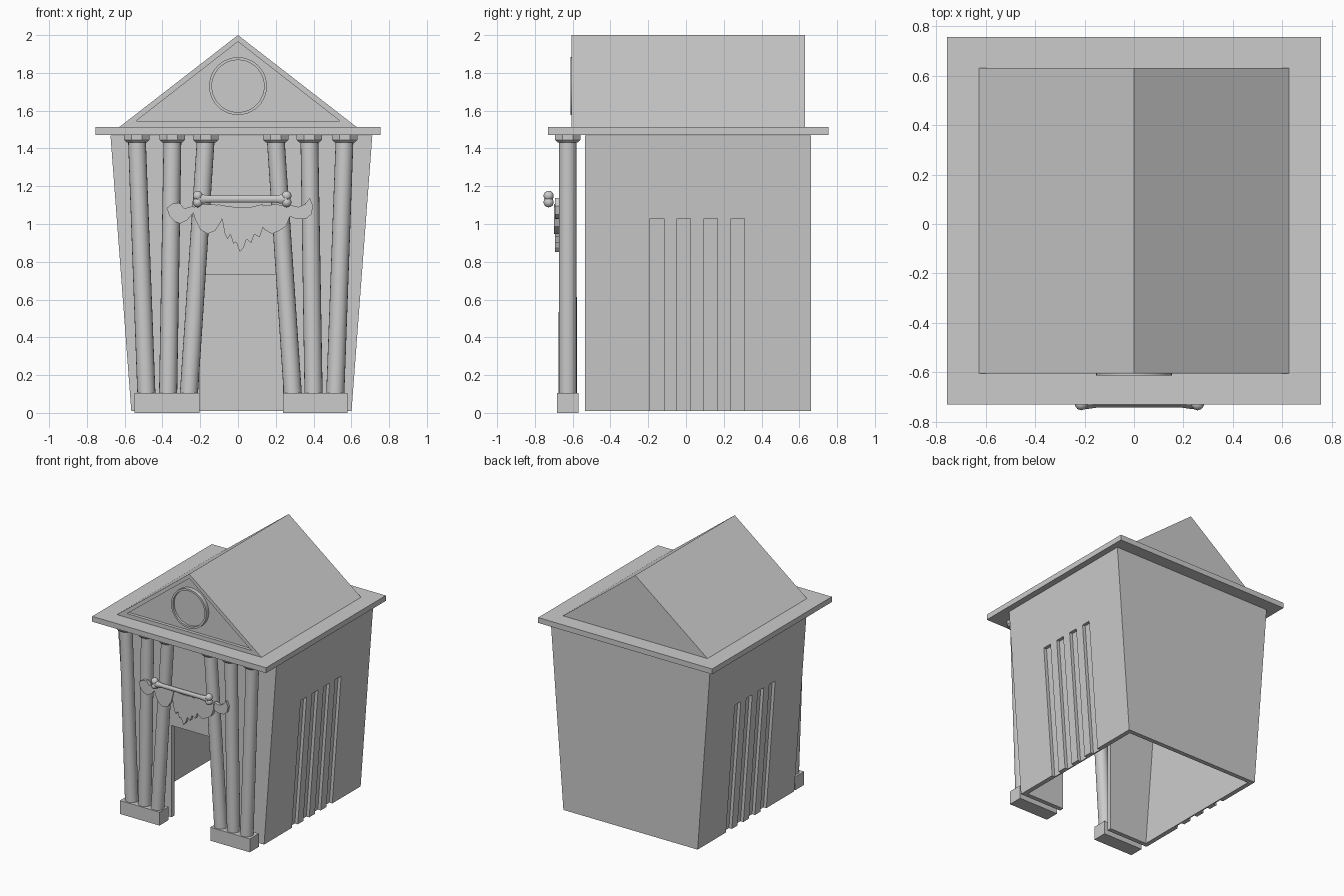
import bpy, bmesh
from math import cos, sin, pi
from mathutils import Vector

if "Cube" in bpy.data.objects:
    bpy.data.objects.remove(bpy.data.objects["Cube"])


def finish(bm, name, smooth=False):
    bmesh.ops.recalc_face_normals(bm, faces=bm.faces[:])
    mesh = bpy.data.meshes.new(name)
    bm.to_mesh(mesh)
    bm.free()
    ob = bpy.data.objects.new(name, mesh)
    bpy.context.collection.objects.link(ob)
    if smooth:
        bpy.ops.object.select_all(action='DESELECT')
        ob.select_set(True)
        bpy.context.view_layer.objects.active = ob
        bpy.ops.object.shade_smooth_by_angle(angle=0.7)
    return ob


def loft(name, rings, smooth=False):
    """Closed solid skinned through equal-sized point rings."""
    bm = bmesh.new()
    vs = [[bm.verts.new(p) for p in r] for r in rings]
    n = len(vs[0])
    for a, b in zip(vs, vs[1:]):
        for i in range(n):
            j = (i + 1) % n
            bm.faces.new((a[i], a[j], b[j], b[i]))
    bm.faces.new(vs[0][::-1])
    bm.faces.new(vs[-1])
    return finish(bm, name, smooth)


def rect(x0, x1, y0, y1, z):
    return [(x0, y0, z), (x1, y0, z), (x1, y1, z), (x0, y1, z)]


def box(name, x0, x1, y0, y1, z0, z1):
    return loft(name, [rect(x0, x1, y0, y1, z0), rect(x0, x1, y0, y1, z1)])


def plate(name, pts, y0, y1, smooth=False):
    """Extrude an x-z outline along y."""
    return loft(name, [[(x, y, z) for x, z in pts] for y in (y0, y1)], smooth)


def disc(cx, cy, z, r, n, turn=0.0):
    return [(cx + r * cos(2 * pi * i / n + turn), cy + r * sin(2 * pi * i / n + turn), z)
            for i in range(n)]


def circle(cx, cz, r, n):
    return [(cx + r * cos(2 * pi * i / n), cz + r * sin(2 * pi * i / n)) for i in range(n)]


def cut(ob, cutter):
    cutter.hide_render = True
    m = ob.modifiers.new("cut", 'BOOLEAN')
    m.operation, m.solver, m.object = 'DIFFERENCE', 'EXACT', cutter
    bpy.context.view_layer.objects.active = ob
    bpy.ops.object.modifier_apply(modifier=m.name)
    bpy.data.objects.remove(cutter)


# Flared hollow body, open underneath
CX, Z0, Z1 = 0.018, 0.01, 1.468
Y0, Y1, WALL = -0.535, 0.663, 0.035


def half(z):
    return 0.583 + (z - Z0) * 0.11 / (Z1 - Z0)


def body_rect(z, inset=0.0):
    h = half(z) - inset
    return rect(CX - h, CX + h, Y0 + inset, Y1 - inset, z)


body = loft("body_walls", [body_rect(Z0), body_rect(Z1)])
cut(body, loft("hollow", [body_rect(-0.1, WALL), body_rect(Z1 - 0.03, WALL)]))
cut(body, box("doorway", -0.203, 0.238, -0.7, -0.4, -0.1, 0.73))

# Tall grooves in both side walls
for y in (-0.19, -0.048, 0.095, 0.238):
    for s in (-1, 1):
        rings = []
        for z in (-0.1, 1.03):
            a, b = sorted((CX + s * (half(z) - 0.025), CX + s * (half(z) + 0.1)))
            rings.append(rect(a, b, y, y + 0.073, z))
        cut(body, loft("groove", rings))

# Cornice slab and gabled roof with sunken pediment
box("cornice_slab", -0.755, 0.755, -0.73, 0.755, Z1 + 0.004, 1.514)
roof = plate("gable_roof", [(-0.63, 1.512), (0.63, 1.512), (0, 2.0)], -0.605, 0.63)
cut(roof, plate("pediment_recess", [(-0.54, 1.545), (0.54, 1.545), (0, 1.965)], -0.7, -0.58))
medal = plate("round_medallion", circle(0, 1.73, 0.153, 40), -0.612, -0.57, True)
cut(medal, plate("medallion_recess", circle(0, 1.73, 0.138, 40), -0.7, -0.594))

# Leaning columns with octagonal capitals
CY = -0.626
for bottom, top in ((-0.485, -0.535), (-0.37, -0.347), (-0.26, -0.171),
                    (0.29, 0.2), (0.40, 0.378), (0.515, 0.564)):
    loft("column_shaft", [disc(bottom, CY, 0.1, 0.048, 20), disc(top, CY, 1.445, 0.047, 20)], True)
    loft("column_capital", [disc(top, CY, z, r, 8, pi / 8) for z, r in
                            ((1.432, 0.058), (1.446, 0.073), (1.474, 0.073))])

# Plinths under each trio of columns
box("left_plinth", -0.548, -0.205, -0.682, -0.57, 0, 0.105)
box("right_plinth", 0.237, 0.58, -0.682, -0.57, 0, 0.105)

# Ragged cloth hanging over the door, in overlapping pieces
plate("cloth_left_end", [(-.31, 1.112), (-.345, 1.108), (-.378, 1.085), (-.362, 1.04), (-.335, 1.012),
                         (-.305, 1.002), (-.27, 1.02), (-.24, 1.055), (-.21, 1.09), (-.25, 1.092),
                         (-.285, 1.082)], -0.693, -0.667)
plate("cloth_right_end", [(.38, 1.138), (.398, 1.095), (.388, 1.05), (.36, 1.028), (.31, 1.026),
                          (.265, 1.045), (.24, 1.08), (.28, 1.1), (.32, 1.09), (.355, 1.105)],
      -0.693, -0.667)
plate("cloth_left_swag", [(-.245, 1.085), (-.225, 1.02), (-.2, .97), (-.16, .948), (-.12, .965),
                          (-.09, 1.01), (-.07, 1.09), (-.12, 1.102), (-.2, 1.102)], -0.7, -0.667)
plate("cloth_right_swag", [(.085, 1.09), (.105, 1.03), (.14, .97), (.18, .948), (.22, .965),
                           (.255, .99), (.275, 1.04), (.28, 1.09), (.2, 1.105)], -0.7, -0.667)
plate("cloth_tattered_middle", [(-.11, 1.105), (-.085, 1.03), (-.07, .95), (-.055, .92), (-.04, .945),
                                (-.025, .895), (-.01, .905), (.01, .852), (.03, .875), (.045, .92),
                                (.07, .9), (.085, .945), (.115, .93), (.13, .975), (.14, 1.04),
                                (.13, 1.105), (.07, 1.09), (.02, 1.087), (-.05, 1.093)],
      -0.693, -0.667)

# Bone used as a curtain rod: flared shaft and paired knobs
BX, BY, BZ = 0.022, -0.727, 1.132
loft("bone_shaft", [[(BX + x, BY + r * cos(i * pi / 5), BZ + r * 1.25 * sin(i * pi / 5))
                     for i in range(10)]
                    for x, r in ((-.24, .024), (-.205, .02), (-.17, .015), (.17, .015),
                                 (.205, .02), (.24, .024))], True)
for s in (-1, 1):
    for dz in (-1, 1):
        bm = bmesh.new()
        bmesh.ops.create_uvsphere(bm, u_segments=10, v_segments=7, radius=0.027)
        bmesh.ops.translate(bm, verts=bm.verts[:], vec=Vector((BX + s * 0.235, BY, BZ + dz * 0.017)))
        finish(bm, "bone_knob", True)
